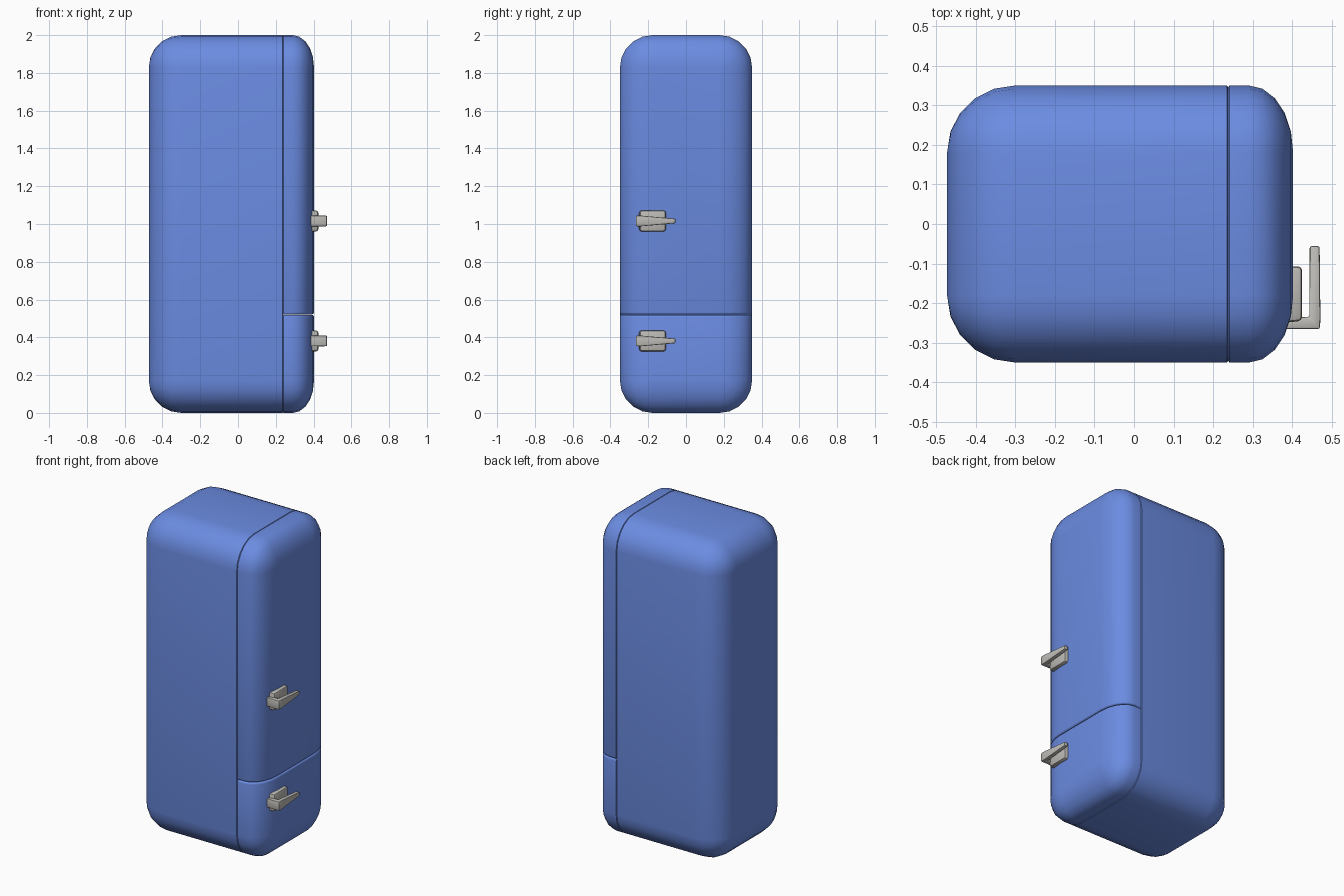
import bpy, bmesh, math

if "Cube" in bpy.data.objects:
    bpy.data.objects.remove(bpy.data.objects["Cube"])


def material(name, color):
    m = bpy.data.materials.new(name)
    m.diffuse_color = (*color, 1)
    m.use_nodes = True
    m.node_tree.nodes["Principled BSDF"].inputs["Base Color"].default_value = m.diffuse_color
    return m


BLUE = material("blue enamel", (0.147, 0.262, 0.76))
STEEL = material("warm grey metal", (0.50, 0.49, 0.46))
R, SEG = 0.172, 5          # corner radius and its segments


def finish(bm, name, mat, angle=40):
    bmesh.ops.recalc_face_normals(bm, faces=bm.faces[:])
    me = bpy.data.meshes.new(name)
    bm.to_mesh(me)
    bm.free()
    me.materials.append(mat)
    ob = bpy.data.objects.new(name, me)
    bpy.context.collection.objects.link(ob)
    bpy.ops.object.select_all(action='DESELECT')
    ob.select_set(True)
    bpy.context.view_layer.objects.active = ob
    bpy.ops.object.shade_smooth_by_angle(angle=math.radians(angle))
    return ob


def section(bm, x, inset):
    """Rounded rectangle in the YZ plane, shrunk by inset."""
    r = max(R - inset, 0.004)
    ring = []
    for q, (sy, sz) in enumerate(((1, 1), (-1, 1), (-1, -1), (1, -1))):
        for i in range(SEG + 1):
            a = math.pi / 2 * (q + i / SEG)
            y = sy * (0.35 - inset - r) + r * math.cos(a)
            z = 1 + sz * (1 - inset - r) + r * math.sin(a)
            ring.append(bm.verts.new((x, y, z)))
    return ring


def shell(x_seam, x_round, x_end):
    """Loft from the seam to a fully rounded end."""
    bm = bmesh.new()
    s = 1 if x_end > x_seam else -1
    stops = [(x_seam, 0.004), (x_seam + s * 0.003, 0)]
    for i in range(SEG + 1):
        a = math.pi / 2 * i / SEG
        stops.append((x_round + (x_end - x_round) * math.sin(a),
                      (R - 0.004) * (1 - math.cos(a))))
    rings = [section(bm, *st) for st in stops]
    for a, b in zip(rings, rings[1:]):
        for i in range(len(a)):
            j = (i + 1) % len(a)
            bm.faces.new((a[i], a[j], b[j], b[i]))
    bm.faces.new(rings[0])
    bm.faces.new(rings[-1])
    return bm


# Cabinet
finish(shell(0.238, -0.30, -0.472), "cabinet", BLUE)


# Doors: one shell cut in two, with softened edges along the gap
def door(name, z, up):
    bm = shell(0.238, 0.29, 0.402)
    geom = bm.verts[:] + bm.edges[:] + bm.faces[:]
    res = bmesh.ops.bisect_plane(bm, geom=geom, plane_co=(0, 0, z), plane_no=(0, 0, 1),
                                 clear_inner=up, clear_outer=not up)
    cut = [e for e in res["geom_cut"] if isinstance(e, bmesh.types.BMEdge)]
    bmesh.ops.holes_fill(bm, edges=cut)
    bmesh.ops.bevel(bm, geom=cut, offset=0.011, segments=3, profile=0.5, affect='EDGES')
    finish(bm, name, BLUE)


door("upper_door", 0.521, True)
door("lower_door", 0.519, False)


# Handles: back plate and a tapering L-shaped lever
def prism(name, outline, height, bevel):
    bm = bmesh.new()
    lo = [bm.verts.new((x, y, -height(y))) for x, y in outline]
    hi = [bm.verts.new((x, y, height(y))) for x, y in outline]
    bm.faces.new(lo)
    bm.faces.new(hi)
    for i in range(len(lo)):
        j = (i + 1) % len(lo)
        bm.faces.new((lo[i], lo[j], hi[j], hi[i]))
    bmesh.ops.recalc_face_normals(bm, faces=bm.faces[:])
    bmesh.ops.bevel(bm, geom=bm.edges[:], offset=bevel, segments=2, profile=0.5,
                    affect='EDGES')
    return finish(bm, name, STEEL)


LEVER = [(0.37, -0.265), (0.47, -0.265), (0.471, -0.235), (0.469, -0.056),
         (0.444, -0.056), (0.443, -0.235), (0.37, -0.235)]
PLATE = [(0.37, -0.25), (0.425, -0.245), (0.425, -0.107), (0.37, -0.107)]


def lever_height(y):
    return 0.028 - 0.016 * max(0, (y + 0.235) / 0.18)


for label, z in (("upper", 1.016), ("lower", 0.381)):
    prism(label + "_handle_plate", PLATE, lambda y: 0.055, 0.011).location.z = z
    prism(label + "_handle_lever", LEVER, lever_height, 0.005).location.z = z
